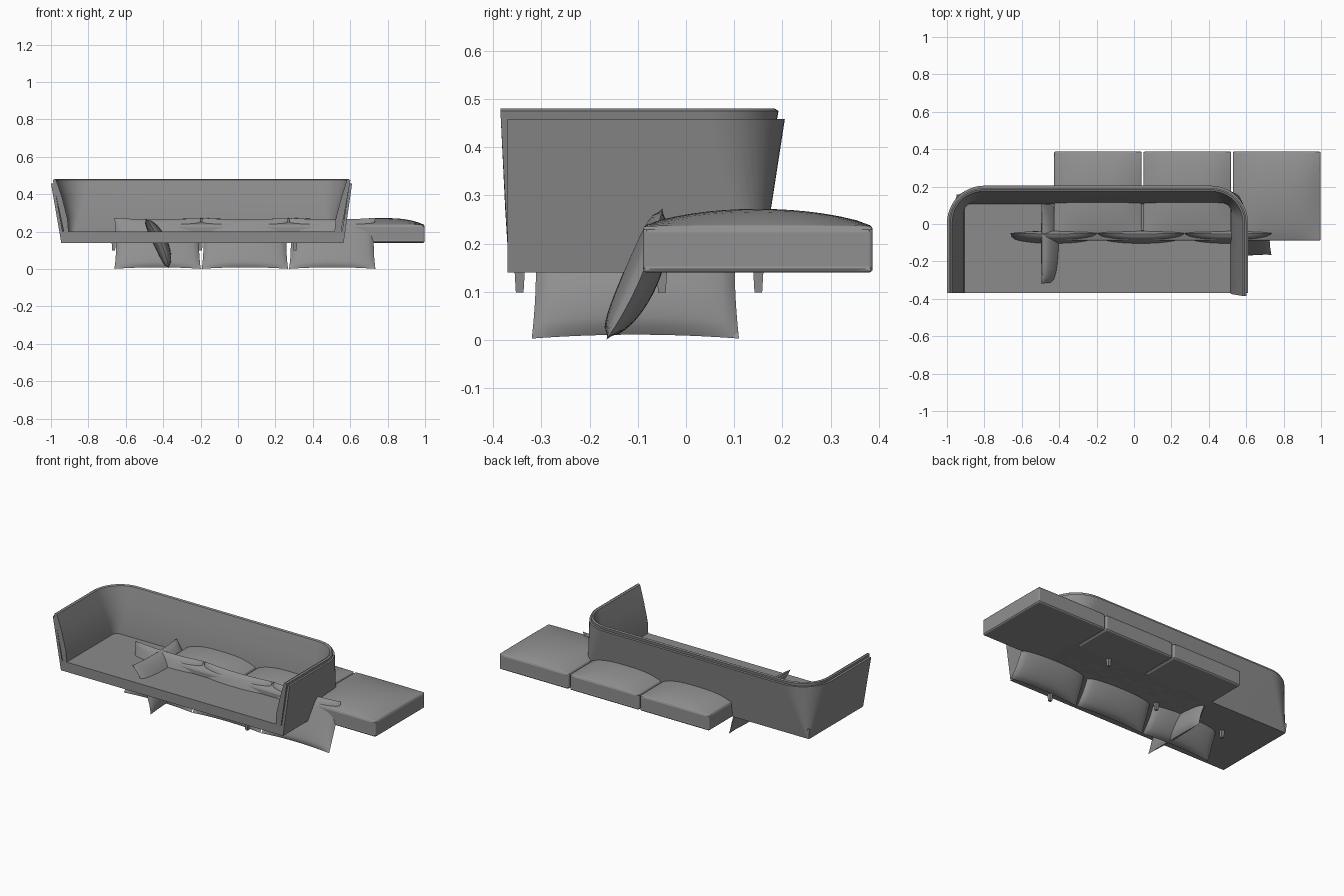
import bpy
import bmesh
from math import radians, sin, cos, pi

cube = bpy.data.objects.get("Cube")
if cube:
    bpy.data.objects.remove(cube)


def make_material(name, value):
    mat = bpy.data.materials.new(name)
    mat.use_nodes = True
    colour = (value, value, value, 1)
    mat.diffuse_color = colour
    mat.node_tree.nodes["Principled BSDF"].inputs["Base Color"].default_value = colour
    return mat


FABRIC = make_material("grey fabric", 0.26)
CUSHION = make_material("cushion grey", 0.28)


def finish(bm, name, mat, loc=(0, 0, 0), rot=(0, 0, 0), bevel=0):
    bmesh.ops.recalc_face_normals(bm, faces=bm.faces)
    mesh = bpy.data.meshes.new(name)
    bm.to_mesh(mesh)
    bm.free()
    mesh.materials.append(mat)
    obj = bpy.data.objects.new(name, mesh)
    bpy.context.collection.objects.link(obj)
    obj.location = loc
    obj.rotation_euler = [radians(a) for a in rot]
    if bevel:
        mod = obj.modifiers.new("soft edges", "BEVEL")
        mod.width = bevel
        mod.segments = 3
        mod.limit_method = "ANGLE"
        mod.angle_limit = radians(40)
    bpy.ops.object.select_all(action="DESELECT")
    obj.select_set(True)
    bpy.context.view_layer.objects.active = obj
    bpy.ops.object.shade_smooth_by_angle(angle=radians(40))
    return obj


def u_path(left, right, back, radius, z, front_left=-0.37, front_right=-0.37, steps=12):
    """U-shaped outline open to the front, with rounded back corners."""
    pts = [(left, front_left, z)]
    for cx, start in ((left + radius, pi), (right - radius, pi / 2)):
        for i in range(steps + 1):
            a = start - pi / 2 * i / steps
            pts.append((cx + radius * cos(a), back - radius + radius * sin(a), z))
    pts.append((right, front_right, z))
    return pts


def loft(name, rings, mat):
    """Closed skin through a loop of U outlines, capped at both arm ends."""
    bm = bmesh.new()
    rows = [[bm.verts.new(p) for p in u_path(*ring)] for ring in rings]
    for a, b in zip(rows, rows[1:] + rows[:1]):
        for i in range(len(a) - 1):
            bm.faces.new((a[i], a[i + 1], b[i + 1], b[i]))
    bm.faces.new([r[0] for r in rows])
    bm.faces.new([r[-1] for r in rows])
    return finish(bm, name, mat)


def tapered_box(name, bottom, top, z0, z1, mat):
    """Box between two rectangles (x0, x1, y0, y1) at two heights."""
    bm = bmesh.new()
    bmesh.ops.create_cube(bm, size=2)
    for v in bm.verts:
        x0, x1, y0, y1 = top if v.co.z > 0 else bottom
        v.co = (x1 if v.co.x > 0 else x0, y1 if v.co.y > 0 else y0,
                z1 if v.co.z > 0 else z0)
    return finish(bm, name, mat)


def pillow(name, width, height, thick, bend, loc, rot):
    """Puffy pillow with pinched corners, bowed along its height."""
    bm = bmesh.new()
    for side in (-1, 1):
        grid = bmesh.ops.create_grid(bm, x_segments=28, y_segments=20, size=1)
        for p in grid["verts"]:
            u, v = p.co.x, p.co.y
            fu, fv = max(0, 1 - u * u), max(0, 1 - v * v)
            p.co.x = u * width / 2 * (1 - 0.04 * fv * u * u)
            p.co.y = v * height / 2 * (1 - 0.06 * fu * v * v)
            p.co.z = side * thick / 2 * (fu * fv) ** 0.5 + bend * fv
    bmesh.ops.remove_doubles(bm, verts=bm.verts, dist=0.0001)
    return finish(bm, name, CUSHION, loc, rot)


def seat_cushion(name, cx, cy, width, depth, z0, z1, dome):
    """Box cushion with a crowned top."""
    bm = bmesh.new()
    bmesh.ops.create_cube(bm, size=2)
    bmesh.ops.subdivide_edges(bm, edges=bm.edges[:], cuts=13, use_grid_fill=True)
    for p in bm.verts:
        u, v, w = p.co
        crown = dome * (1 - abs(u) ** 3) * (1 - v * v) ** 0.8 if abs(v) < 1 else 0
        lift = (w + 1) / 2
        p.co = (cx + u * width / 2, cy + v * depth / 2, z0 + (z1 - z0 + crown) * lift)
    return finish(bm, name, CUSHION, bevel=0.012)


# Seat platform
tapered_box("seat_base", (-0.944, 0.564, -0.37, 0.155), (-0.95, 0.57, -0.37, 0.158),
            0.14, 0.2, FABRIC)

# Outer shell: sharp corners at the floor, wide rounded corners at the rim
loft("outer_shell", [
    (-0.945, 0.565, 0.156, 0.01, 0.14),
    (-1.0, 0.61, 0.205, 0.2, 0.458),
    (-0.985, 0.597, 0.19, 0.185, 0.458),
    (-0.93, 0.55, 0.14, 0.01, 0.16),
], FABRIC)

# Inner padding: thin at the rim, thicker toward the seat
loft("inner_padding", [
    (-0.93, 0.55, 0.14, 0.02, 0.19),
    (-0.99, 0.601, 0.192, 0.185, 0.475, -0.37, -0.385),
    (-0.982, 0.592, 0.184, 0.175, 0.48, -0.37, -0.385),
    (-0.972, 0.582, 0.174, 0.165, 0.475, -0.37, -0.385),
    (-0.94, 0.552, 0.145, 0.12, 0.38, -0.37, -0.38),
    (-0.912, 0.523, 0.115, 0.06, 0.27, -0.37, -0.375),
    (-0.905, 0.515, 0.105, 0.03, 0.19),
], FABRIC)

# Tapered legs
for i, (x, y) in enumerate([(-0.665, -0.05), (-0.2, -0.05), (0.305, -0.345), (0.305, 0.15)]):
    lo, hi = 0.008, 0.011
    tapered_box(f"leg_{i + 1}", (x - lo, x + lo, y - lo, y + lo),
                (x - hi, x + hi, y - hi, y + hi), 0.098, 0.15, FABRIC)

# Row of seat cushions and row of leaning back cushions
for i in range(3):
    seat_cushion(f"seat_cushion_{i + 1}", -0.193 + 0.478 * i, 0.149,
                 0.468, 0.476, 0.14, 0.236, 0.036)
    pillow(f"back_cushion_{i + 1}", 0.462, 0.296, 0.075, -0.015,
           (-0.43 + 0.467 * i, -0.107, 0.137), (67, 0, 0))

# Loose cushion turned sideways
pillow("loose_cushion", 0.43, 0.296, 0.075, 0.018, (-0.432, -0.105, 0.137), (65, 0, 90))
